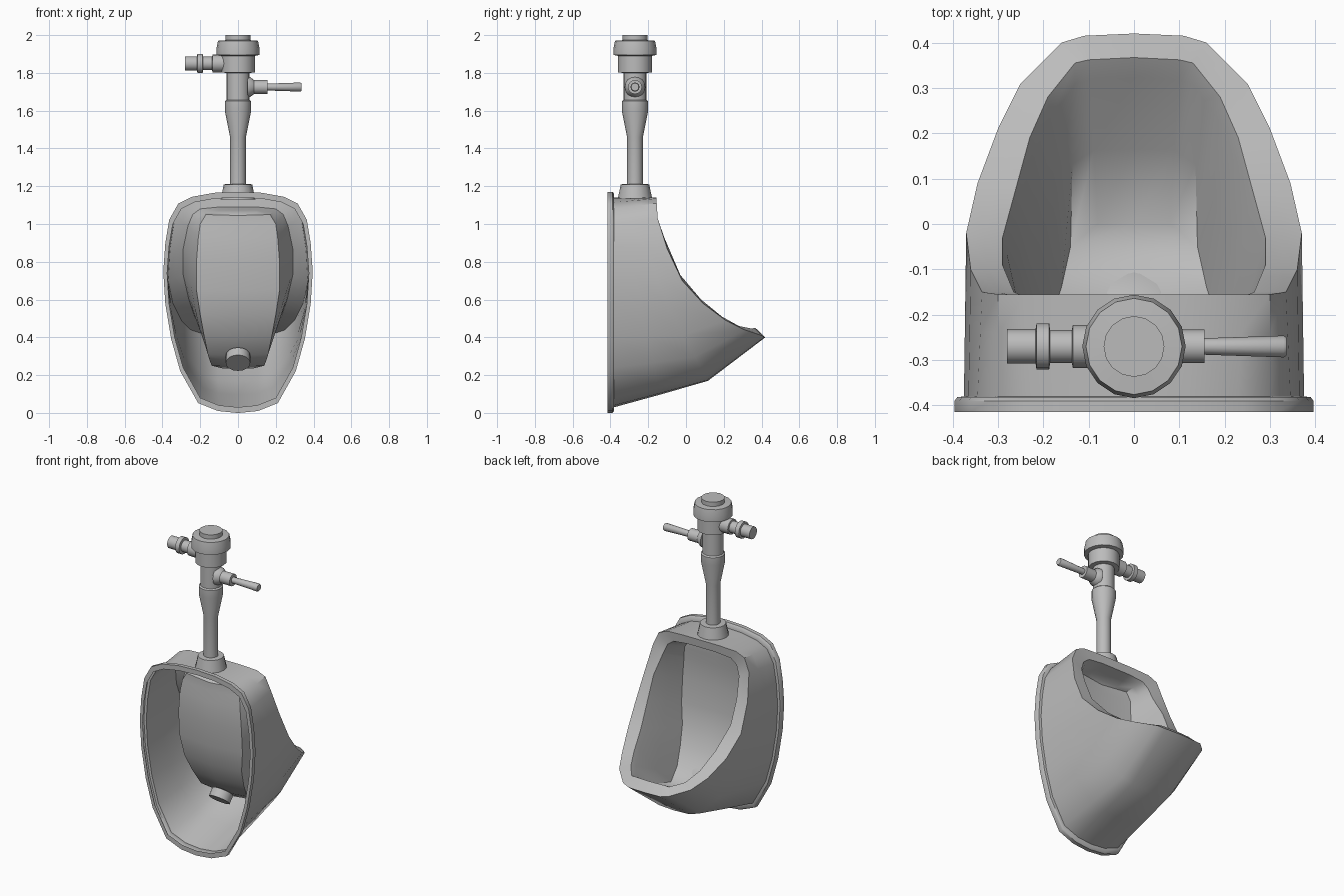
import bpy, bmesh, math
from mathutils import Vector, Matrix

if "Cube" in bpy.data.objects:
    bpy.data.objects.remove(bpy.data.objects["Cube"])

grey = bpy.data.materials.new("plain_grey")
grey.use_nodes = True
grey.diffuse_color = (0.5, 0.5, 0.5, 1)
grey.node_tree.nodes["Principled BSDF"].inputs["Base Color"].default_value = (0.5, 0.5, 0.5, 1)


def finish(name, bm, angle=35):
    bmesh.ops.recalc_face_normals(bm, faces=bm.faces)
    mesh = bpy.data.meshes.new(name)
    bm.to_mesh(mesh)
    bm.free()
    mesh.materials.append(grey)
    ob = bpy.data.objects.new(name, mesh)
    bpy.context.collection.objects.link(ob)
    bpy.ops.object.select_all(action="DESELECT")
    ob.select_set(True)
    bpy.context.view_layer.objects.active = ob
    bpy.ops.object.shade_smooth_by_angle(angle=math.radians(angle))
    return ob


def lathe(name, profile, origin, axis=(0, 0, 1), sides=16):
    """Turn (radius, height) pairs about an axis, closing both ends."""
    bm = bmesh.new()
    turn = Matrix.Translation(origin) @ Vector((0, 0, 1)).rotation_difference(Vector(axis)).to_matrix().to_4x4()
    rings = []
    for r, h in profile:
        angles = [2 * math.pi * i / sides for i in range(sides)]
        rings.append([bm.verts.new(turn @ Vector((r * math.cos(a), r * math.sin(a), h))) for a in angles])
    for a, b in zip(rings, rings[1:]):
        for i in range(sides):
            j = (i + 1) % sides
            bm.faces.new((a[i], a[j], b[j], b[i]))
    bm.faces.new(rings[0])
    bm.faces.new(rings[-1])
    return finish(name, bm)


# Half outlines, running from top centre down to bottom centre
back = [(0, 1.14), (.12, 1.135), (.23, 1.115), (.3, 1.08), (.345, 1), (.365, .88), (.375, .74),
        (.365, .58), (.335, .4), (.29, .24), (.2, .08), (.1, .04), (0, .03)]
rim = [(0, -.155, 1.14), (.12, -.155, 1.14), (.24, -.155, 1.135), (.3, -.155, 1.11), (.335, -.15, 1.03),
       (.36, -.1, .87), (.37, -.02, .7), (.345, .09, .58), (.3, .21, .49), (.25, .31, .44),
       (.16, .4, .41), (.11, .415, .4), (0, .42, .4)]
lip = [(0, -.16, 1.09), (.1, -.16, 1.09), (.2, -.16, 1.08), (.24, -.16, 1.05), (.265, -.15, .99),
       (.29, -.09, .87), (.29, -.03, .73), (.26, .08, .6), (.23, .19, .51), (.19, .28, .46),
       (.13, .355, .445), (.1, .362, .45), (0, .367, .45)]
deep = [(0, -.27, 1.06), (.1, -.27, 1.06), (.17, -.27, 1.05), (.2, -.27, 1), (.21, -.28, .93),
        (.22, -.28, .8), (.22, -.27, .65), (.2, -.25, .52), (.18, -.2, .41), (.16, -.14, .31),
        (.14, -.05, .25), (.08, 0, .235), (0, 0, .235)]
rim, lip, deep = ([Vector(p) for p in c] for c in (rim, lip, deep))


def wall(y, grow=1.0):
    return [Vector((x * grow, y, .585 + (z - .585) * grow)) for x, z in back]


def blend(a, b, t, sag=0.0):
    """Loop between two loops; sag pushes its lower points down."""
    out = []
    for i, (p, q) in enumerate(zip(a, b)):
        v = p.lerp(q, t)
        v.z -= sag * min(1, max(0, (i - 6) / 4))
        out.append(v)
    return out


# Porcelain body: wall flange, outer shell, rim and bowl in one skin
base = wall(-.38)
loops = [wall(-.415), wall(-.415, 1.055), wall(-.39, 1.055), wall(-.382, 1.04), base,
         blend(base, rim, .3, .045), blend(base, rim, .62, .09), rim,
         blend(rim, lip, .5), lip, blend(lip, deep, .12), blend(lip, deep, .55, .03), deep]
bm = bmesh.new()
rings = []
for loop in loops:
    right = [bm.verts.new(p) for p in loop]
    left = [bm.verts.new((-p.x, p.y, p.z)) for p in loop[-2:0:-1]]
    rings.append(right + left)
for a, b in zip(rings, rings[1:]):
    n = len(a)
    for i in range(n):
        j = (i + 1) % n
        bm.faces.new((a[i], a[j], b[j], b[i]))

# Bowl back, filled row by row through a centre column
ring = rings[-1]
last = len(deep) - 1
centre = []
for i, p in enumerate(deep):
    if i < 2:
        centre.append(ring[0])
    elif i > last - 2:
        centre.append(ring[last])
    else:
        centre.append(bm.verts.new((0, p.y - .02, p.z - .005)))
for side in (1, -1):
    for i in range(last):
        quad = [ring[side * i], centre[i], centre[i + 1], ring[side * (i + 1)]]
        quad = list(dict.fromkeys(quad))
        if len(quad) > 2:
            bm.faces.new(quad)
finish("urinal_body", bm, 40)

# Drain
lathe("drain", [(.065, -.04), (.065, .012), (.055, .016)], (0, -.16, .295), (0, .65, .76))

# Flush pipe and valve
pipe = (0, -.27, 0)
lathe("pipe_spud", [(.092, 1.13), (.075, 1.21), (.042, 1.212)], pipe)
lathe("flush_pipe", [(.042, 1.2), (.042, 1.46), (.07, 1.6), (.07, 1.65), (.062, 1.657), (.062, 1.81)], pipe)
lathe("valve_collar", [(.06, 1.8), (.09, 1.802), (.09, 1.9)], pipe)
lathe("valve_cap", [(.09, 1.89), (.114, 1.895), (.114, 1.93), (.106, 1.97), (.067, 1.973), (.067, 2)], pipe)

# Supply stub on one side, flush lever on the other
lathe("supply_stub", [(.047, .06), (.047, .135), (.036, .137), (.036, .185), (.051, .187), (.051, .215),
                      (.038, .217), (.038, .28)], (0, -.27, 1.85), (-1, 0, 0))
lathe("lever_collar", [(.055, .05), (.052, .065), (.037, .085), (.037, .155)], (0, -.27, 1.725), (1, 0, 0))
lathe("flush_lever", [(.018, .15), (.024, .33), (.02, .336)], (0, -.27, 1.725), (1, 0, 0), 12)
